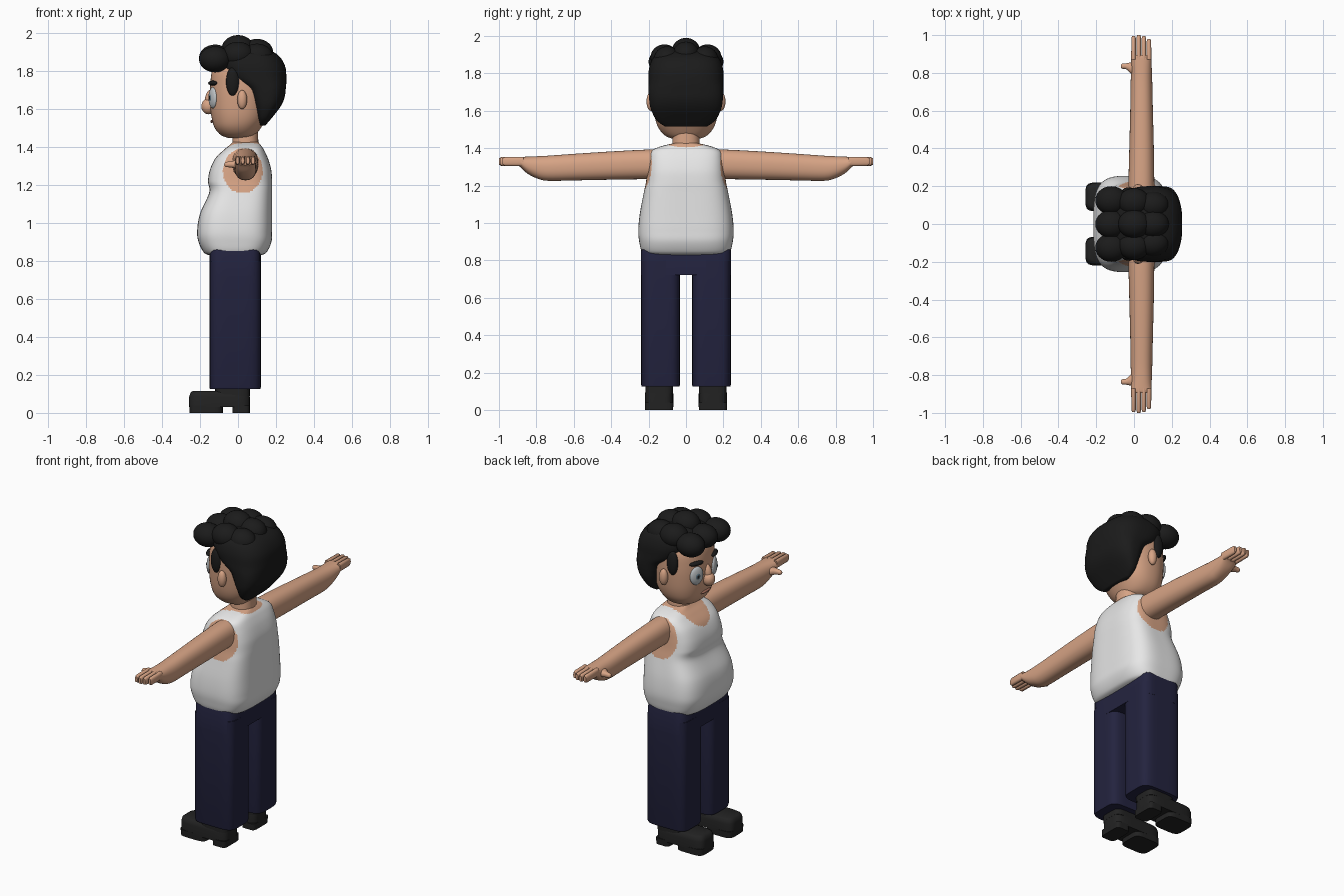
import bpy, bmesh, math
from mathutils import Matrix, Vector


def material(name, r, g, b):
    m = bpy.data.materials.new(name)
    m.diffuse_color = (r, g, b, 1)
    return m


SKIN = material("skin", 0.68, 0.37, 0.235)
SHIRT = material("white_cloth", 0.80, 0.80, 0.80)
NAVY = material("navy_cloth", 0.017, 0.017, 0.05)
HAIR = material("black_hair", 0.011, 0.011, 0.011)
SHOE = material("shoe_black", 0.016, 0.016, 0.016)
EYE = material("eye_white", 0.52, 0.55, 0.57)
IRIS = material("iris_blue_grey", 0.12, 0.19, 0.24)
LIP = material("lip_brown", 0.38, 0.16, 0.11)


def finish(name, bm, mat, angle=50):
    bmesh.ops.recalc_face_normals(bm, faces=bm.faces)
    me = bpy.data.meshes.new(name)
    bm.to_mesh(me)
    bm.free()
    me.materials.append(mat)
    me.polygons.foreach_set("use_smooth", [True] * len(me.polygons))
    me.set_sharp_from_angle(angle=math.radians(angle))
    ob = bpy.data.objects.new(name, me)
    bpy.context.collection.objects.link(ob)
    return ob


def catmull(rows, sub):
    out = []
    for i in range(len(rows) - 1):
        p = [rows[max(0, min(len(rows) - 1, i + k))] for k in (-1, 0, 1, 2)]
        for j in range(sub):
            u = j / sub
            out.append([b + 0.5 * u * (c - a + u * (2 * a - 5 * b + 4 * c - d + u * (3 * (b - c) + d - a)))
                        for a, b, c, d in zip(*p)])
    return out + [rows[-1]]


def loft(name, rows, mat, n=2.3, sides=48, sub=4, axis="z", s=1):
    """Rounded-box sections along an axis; each row is t, a0, a1, b0, b1."""
    bm = bmesh.new()
    rings = []
    for t, a0, a1, b0, b1 in catmull(rows, sub):
        ring = []
        for k in range(sides):
            th = 2 * math.pi * (k + 0.5) / sides
            c, q = math.cos(th), math.sin(th)
            r = (abs(c) ** n + abs(q) ** n) ** (-1 / n)
            a = (a0 + a1) / 2 + (a1 - a0) / 2 * c * r
            b = (b0 + b1) / 2 + (b1 - b0) / 2 * q * r
            co = {"z": (a, b, t), "y": (a, t, b), "x": (t, a, b)}[axis]
            ring.append(bm.verts.new((co[0], co[1] * s, co[2])))
        rings.append(ring)
    for lo, hi in zip(rings, rings[1:]):
        for k in range(sides):
            m = (k + 1) % sides
            bm.faces.new((lo[k], lo[m], hi[m], hi[k]))
    bm.faces.new(rings[0])
    bm.faces.new(rings[-1])
    return finish(name, bm, mat)


def sym(rows):
    return [(t, a0, a1, -h, h) for t, a0, a1, h in rows]


def blob(name, loc, size, mat, yaw=0, tilt=0):
    bm = bmesh.new()
    M = (Matrix.Translation(loc) @ Matrix.Rotation(yaw, 4, "Z") @ Matrix.Rotation(tilt, 4, "Y")
         @ Matrix.Diagonal((*size, 1)))
    bmesh.ops.create_uvsphere(bm, u_segments=28, v_segments=18, radius=1, matrix=M)
    return finish(name, bm, mat, 80)


# torso with tank top, skin at the neckline and arm holes
torso = loft("torso", sym([
    (.83, -.15, .12, .20), (.845, -.18, .15, .235), (.90, -.208, .176, .25),
    (.96, -.215, .18, .255), (1.05, -.20, .18, .247), (1.16, -.152, .18, .226),
    (1.22, -.158, .18, .214), (1.28, -.148, .175, .207), (1.34, -.12, .158, .20),
    (1.385, -.075, .137, .185), (1.41, -.045, .12, .135), (1.428, -.028, .105, .06)]),
    SHIRT, n=3.5, sides=144, sub=8)
torso.data.materials.append(SKIN)
for p in torso.data.polygons:
    x, y, z = p.center
    arm_hole = abs(y) > .14 and ((x - .025) / .105) ** 2 + ((z - 1.275) / .118) ** 2 < 1
    depth = .11 if x < .02 else .024
    neckline = z > 1.25 and (y / .105) ** 2 + ((z - 1.43) / depth) ** 2 < 1
    if arm_hole or neckline:
        p.material_index = 1

# neck and head
loft("neck", sym([(1.38, -.03, .108, .075), (1.52, -.03, .105, .07)]), SKIN, sub=1)
loft("head", sym([
    (1.448, -.05, .06, .06), (1.463, -.09, .09, .105), (1.50, -.122, .12, .142),
    (1.55, -.138, .15, .163), (1.62, -.147, .17, .174), (1.72, -.147, .19, .18),
    (1.82, -.13, .19, .17), (1.90, -.06, .10, .10)]), SKIN)

# hair cap and curls
loft("hair_cap", sym([
    (1.515, .115, .145, .11), (1.55, .10, .175, .158), (1.61, .08, .222, .188),
    (1.66, .06, .245, .197), (1.71, .03, .252, .20), (1.76, -.05, .255, .20),
    (1.83, -.10, .247, .197), (1.89, -.10, .205, .17), (1.93, -.05, .12, .10)]),
    HAIR, n=2.8)
for row, (x, z, rise, dy, size) in enumerate([
        (-.12, 1.862, .01, .125, (.085, .075, .068)),
        (.0, 1.885, .035, .115, (.085, .075, .07)),
        (.10, 1.875, .025, .10, (.085, .072, .07))]):
    for i in (-1, 0, 1):
        blob(f"hair_curl_{row}_{i + 1}", (x, i * dy, z + (rise if i == 0 else 0)), size, HAIR)

# face centre
blob("nose_tip", (-.155, 0, 1.615), (.038, .036, .042), SKIN)
blob("nose_bridge", (-.148, 0, 1.655), (.026, .024, .05), SKIN, tilt=.2)
blob("mouth", (-.138, 0, 1.535), (.008, .05, .008), LIP)

# head details, arms, legs and shoes on both sides
for s, side in ((1, "left"), (-1, "right")):
    yaw = -.4 * s
    out = Vector((-math.cos(.4), s * math.sin(.4), 0))
    eye = Vector((-.132, s * .085, 1.66))
    blob(f"{side}_eye", eye, (.018, .043, .056), EYE, yaw)
    blob(f"{side}_iris", eye + out * .0145, (.006, .016, .02), IRIS, yaw)
    blob(f"{side}_pupil", eye + out * .0175, (.005, .008, .011), HAIR, yaw)
    blob(f"{side}_eyebrow", (-.133, s * .088, 1.737), (.018, .046, .013), HAIR, yaw)
    blob(f"{side}_ear", (.022, s * .188, 1.65), (.026, .023, .05), SKIN)
    blob(f"{side}_sideburn", (-.028, s * .172, 1.745), (.035, .022, .075), HAIR)

    loft(f"{side}_arm", [
        (.12, -.03, .11, 1.235, 1.39), (.20, -.03, .108, 1.235, 1.393),
        (.40, -.025, .105, 1.232, 1.383), (.60, -.02, .10, 1.228, 1.37),
        (.74, -.018, .097, 1.226, 1.36), (.80, -.016, .095, 1.24, 1.357),
        (.85, -.016, .093, 1.266, 1.355), (.885, -.015, .092, 1.298, 1.353),
        (.895, -.01, .088, 1.305, 1.348)], SKIN, axis="y", s=s)
    for i, tip in enumerate((.995, 1.0, .995, .98)):
        x = -.015 + .027 * i
        loft(f"{side}_finger_{i + 1}", [
            (.87, x, x + .026, 1.305, 1.354), (tip - .012, x + .001, x + .025, 1.306, 1.353),
            (tip, x + .005, x + .021, 1.312, 1.347)], SKIN, n=3, sides=16, sub=1, axis="y", s=s)
    loft(f"{side}_thumb", [
        (.02, .77, .86, 1.285, 1.335), (-.015, .795, .856, 1.288, 1.33),
        (-.04, .818, .851, 1.293, 1.325), (-.062, .822, .849, 1.295, 1.322),
        (-.07, .828, .843, 1.301, 1.316)], SKIN, sides=20, sub=3, axis="x", s=s)

    loft(f"{side}_trouser_leg", [
        (.125, -.148, .117, .035, .236), (.135, -.15, .12, .032, .24),
        (.80, -.15, .12, .032, .24)], NAVY, n=5, sub=1, s=s)

    # shoe: upper over a toe sole and a heel
    loft(f"{side}_shoe_upper", [
        (.03, -.257, .062, .067, .22), (.085, -.257, .062, .067, .22),
        (.108, -.25, .06, .073, .214), (.116, -.235, .055, .085, .202)],
        SHOE, n=5, sub=1, s=s)
    loft(f"{side}_shoe_heel_cup", [(.09, -.12, .062, .07, .217), (.14, -.12, .062, .07, .217)],
         SHOE, n=5, sub=1, s=s)
    loft(f"{side}_shoe_sole", [(0, -.255, -.08, .069, .218), (.04, -.257, -.08, .067, .22)],
         SHOE, n=5, sub=1, s=s)
    loft(f"{side}_shoe_heel", [(0, -.03, .062, .069, .218), (.04, -.03, .062, .067, .22)],
         SHOE, n=6, sub=1, s=s)

# trouser hips joining both legs
loft("trouser_hips", sym([
    (.722, -.15, .12, .24), (.85, -.15, .12, .24), (.873, -.143, .113, .233),
    (.885, -.125, .095, .215)]), NAVY, n=7, sides=64, sub=1)
